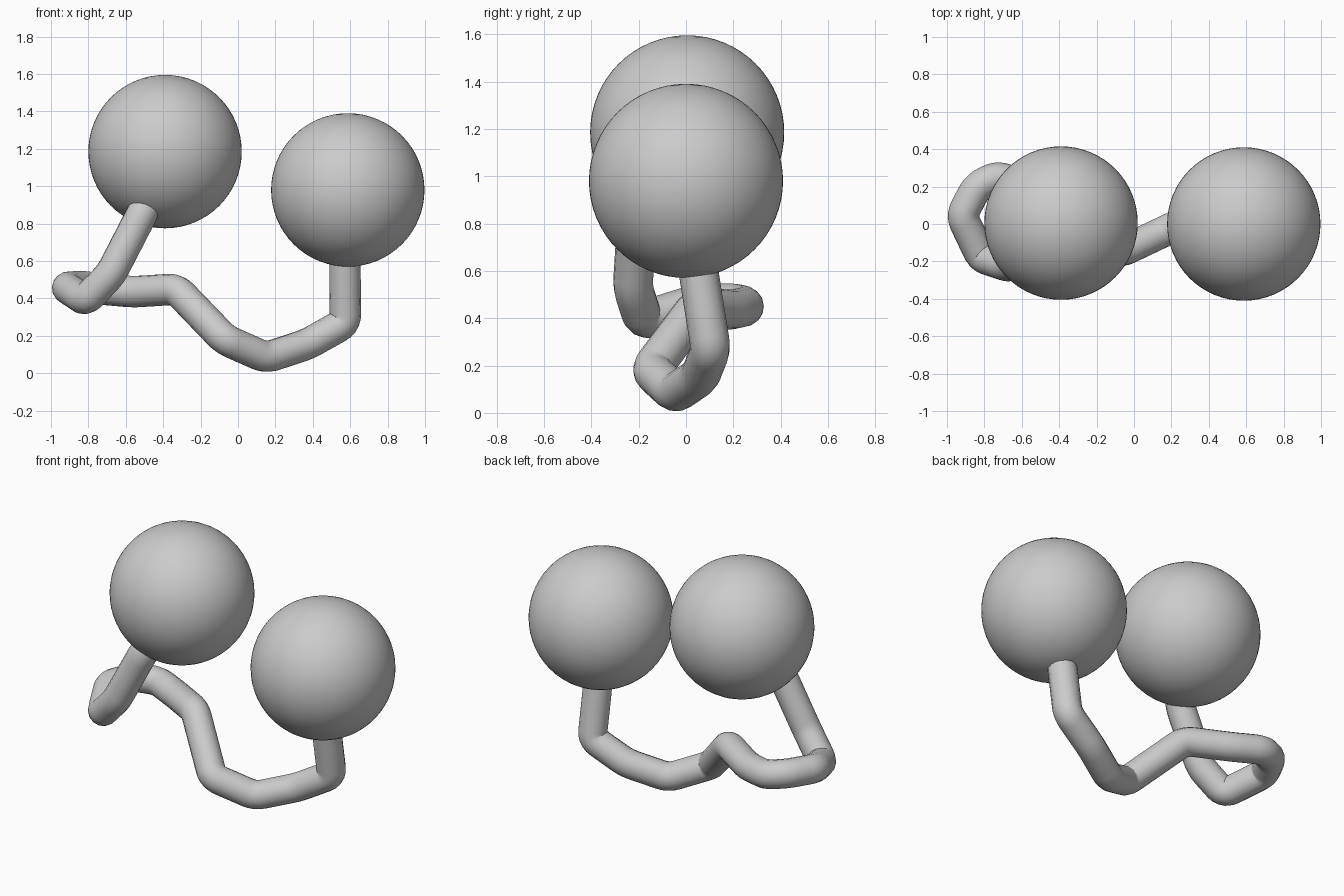
import bpy
from mathutils import Vector

if "Cube" in bpy.data.objects:
    bpy.data.objects.remove(bpy.data.objects["Cube"])


def ball(name, loc, r):
    bpy.ops.mesh.primitive_uv_sphere_add(segments=64, ring_count=32, radius=r, location=loc)
    ob = bpy.context.object
    ob.name = name
    bpy.ops.object.shade_smooth()
    return ob


def rounded(points, d, steps=5):
    # replace each inner corner with a short quadratic bend
    pts = [Vector(p) for p in points]
    out = [pts[0]]
    for a, b, c in zip(pts, pts[1:], pts[2:]):
        p = b + (a - b).normalized() * min(d, (a - b).length * 0.45)
        q = b + (c - b).normalized() * min(d, (c - b).length * 0.45)
        for i in range(steps + 1):
            t = i / steps
            out.append(p * (1 - t) ** 2 + b * 2 * t * (1 - t) + q * t * t)
    out.append(pts[-1])
    return out


# Two balls
ball("left_ball", (-0.39, 0.005, 1.185), 0.41)
ball("right_ball", (0.587, 0.0, 0.98), 0.41)

# Bent tube joining the balls
path = [
    (0.572, 0.04, 0.68), (0.572, 0.065, 0.52), (0.575, 0.105, 0.27),
    (0.37, 0.06, 0.155), (0.15, -0.045, 0.083), (-0.07, -0.15, 0.18),
    (-0.33, 0.05, 0.45), (-0.56, 0.19, 0.435), (-0.73, 0.255, 0.45),
    (-0.84, 0.2, 0.465), (-0.922, 0.045, 0.46), (-0.815, -0.18, 0.39),
    (-0.68, -0.225, 0.53), (-0.51, -0.205, 0.86), (-0.47, -0.16, 0.94),
]
cu = bpy.data.curves.new("bent_tube", 'CURVE')
cu.dimensions = '3D'
cu.bevel_depth = 0.084
cu.bevel_resolution = 6
cu.use_fill_caps = True
pts = rounded(path, 0.05)
sp = cu.splines.new('POLY')
sp.points.add(len(pts) - 1)
for cp, p in zip(sp.points, pts):
    cp.co = (*p, 1)
tube = bpy.data.objects.new("bent_tube", cu)
bpy.context.collection.objects.link(tube)
bpy.ops.object.select_all(action='DESELECT')
bpy.context.view_layer.objects.active = tube
tube.select_set(True)
bpy.ops.object.convert(target='MESH')
bpy.ops.object.shade_smooth()
